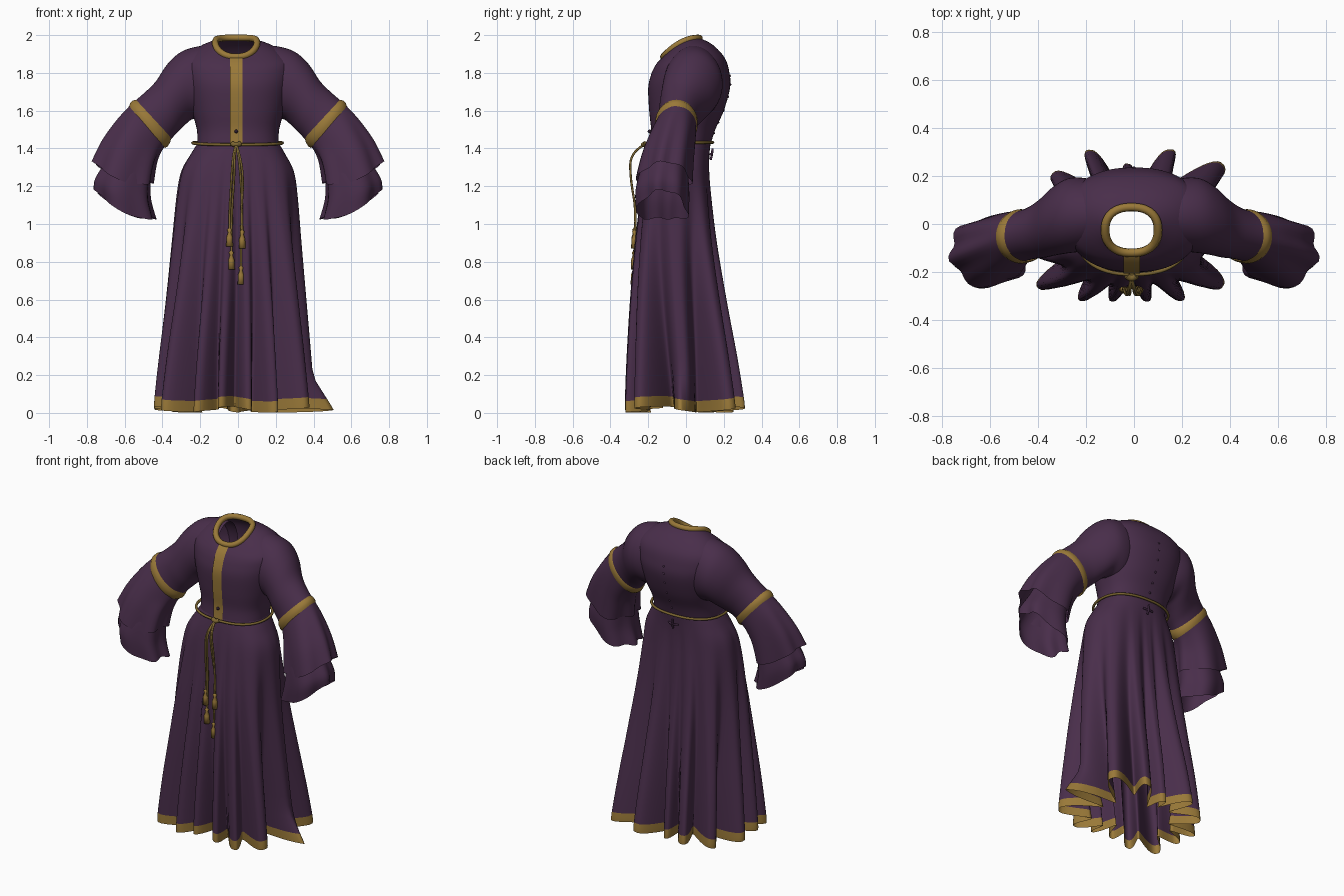
import bpy, math
from math import sin, cos, pi, tau
from mathutils import Vector

if "Cube" in bpy.data.objects:
    bpy.data.objects.remove(bpy.data.objects["Cube"])


def material(name, rgb):
    m = bpy.data.materials.new(name)
    m.use_nodes = True
    m.diffuse_color = (*rgb, 1)
    bsdf = m.node_tree.nodes["Principled BSDF"]
    bsdf.inputs["Base Color"].default_value = (*rgb, 1)
    bsdf.inputs["Roughness"].default_value = 0.8
    return m


PURPLE = material("plum cloth", (0.066, 0.027, 0.069))
GOLD = material("gold trim", (0.32, 0.19, 0.04))
CORD = material("dark gold cord", (0.20, 0.13, 0.03))
DARK = material("dark button", (0.025, 0.012, 0.027))


def smooth_rows(rows, n):
    """Catmull-Rom interpolation between parameter rows."""
    out = []
    for i in range(len(rows) - 1):
        quad = (rows[max(i - 1, 0)], rows[i], rows[i + 1], rows[min(i + 2, len(rows) - 1)])
        for k in range(n):
            t = k / n
            out.append([0.5 * (2 * b + (c - a) * t + (2 * a - 5 * b + 4 * c - d) * t * t
                               + (3 * b - a - 3 * c + d) * t ** 3) for a, b, c, d in zip(*quad)])
    out.append(list(rows[-1]))
    return out


def body_ring(row, count, p=2.35, fold=None):
    """Squared ellipse: left x, right x, front y, back y, front z, back z."""
    xl, xr, yf, yb, zf, zb = row
    xh, yh = (xr - xl) / 2, (yb - yf) / 2
    pts = []
    for j in range(count):
        a = tau * j / count
        r = (abs(cos(a) / xh) ** p + abs(sin(a) / yh) ** p) ** (-1 / p)
        n = r * sin(a) / yh
        if fold:
            r *= fold(a, zf)
        pts.append(Vector(((xl + xr) / 2 + r * cos(a), (yf + yb) / 2 + r * sin(a),
                           zb + (zf - zb) * ((1 - n) / 2) ** 2)))
    return pts


def sleeve_ring(row, count=48, scale=1.0, waves=0.0, sag=0.0):
    """Ellipse between an outer and an inner point: xo, zo, xi, zi, y centre, y half."""
    xo, zo, xi, zi, yc, yh = row
    mid = Vector(((xo + xi) / 2, yc, (zo + zi) / 2))
    half = Vector(((xo - xi) / 2, 0, (zo - zi) / 2))
    pts = []
    for j in range(count):
        a = tau * j / count
        s = scale * (1 + waves * sin(6 * a + sin(2 * a)))
        pts.append(mid + half * cos(a) * s - Vector((0, yh * sin(a) * s, sag * sin(a) ** 2)))
    return pts


def build(name, verts, faces, mats, mirror=False):
    mesh = bpy.data.meshes.new(name)
    mesh.from_pydata(verts, [], faces)
    for m in mats:
        mesh.materials.append(m)
    obj = bpy.data.objects.new(name, mesh)
    bpy.context.collection.objects.link(obj)
    mesh.polygons.foreach_set("use_smooth", [True] * len(mesh.polygons))
    if mirror:
        obj.modifiers.new("mirror", "MIRROR").use_mirror_merge = False
    return obj


def loft(name, rings, mats, mirror=False):
    n = len(rings[0])
    faces = [(i * n + j, i * n + (j + 1) % n, (i + 1) * n + (j + 1) % n, (i + 1) * n + j)
             for i in range(len(rings) - 1) for j in range(n)]
    return build(name, [p for r in rings for p in r], faces, mats, mirror)


def tube(name, pts, radius, mat, closed=False):
    curve = bpy.data.curves.new(name, "CURVE")
    curve.dimensions = "3D"
    curve.bevel_depth = radius
    curve.bevel_resolution = 2
    curve.use_fill_caps = True
    s = curve.splines.new("POLY" if closed else "NURBS")
    s.points.add(len(pts) - 1)
    for p, co in zip(s.points, pts):
        p.co = (*co, 1)
    s.use_cyclic_u = closed
    s.use_endpoint_u = not closed
    s.order_u = 3
    s.use_smooth = True
    curve.materials.append(mat)
    obj = bpy.data.objects.new(name, curve)
    bpy.context.collection.objects.link(obj)


def bead(name, co, r, mat):
    bpy.ops.mesh.primitive_uv_sphere_add(segments=10, ring_count=6, radius=r, location=co)
    obj = bpy.context.object
    obj.name = name
    obj.data.materials.append(mat)
    bpy.ops.object.shade_smooth()


# Bodice, open at the neck
bodice_rows = smooth_rows([
    (-0.215, 0.215, -0.19, 0.13, 1.42, 1.42),
    (-0.218, 0.218, -0.185, 0.155, 1.50, 1.50),
    (-0.245, 0.245, -0.195, 0.20, 1.60, 1.60),
    (-0.275, 0.275, -0.20, 0.233, 1.72, 1.72),
    (-0.29, 0.29, -0.185, 0.23, 1.79, 1.80),
    (-0.28, 0.28, -0.165, 0.205, 1.835, 1.88),
    (-0.21, 0.20, -0.145, 0.14, 1.862, 1.95),
    (-0.12, 0.10, -0.12, 0.07, 1.885, 1.985)], 5)
loft("bodice", [body_ring(r, 64) for r in bodice_rows], [PURPLE])
tube("collar", body_ring(bodice_rows[-1], 48), 0.018, GOLD, closed=True)

# Front placket strip laid over the bodice
strip = [(x, r[2] - 0.007, r[4]) for r in bodice_rows for x in (-0.043, 0.024)]
build("front_placket", strip,
      [(i, i + 1, i + 3, i + 2) for i in range(0, len(strip) - 2, 2)], [GOLD])
bead("placket_button", (-0.01, -0.193, 1.49), 0.01, DARK)
for k in range(6):
    r = bodice_rows[4 + 3 * k]
    bead("back_button", ((r[0] + r[1]) / 2, r[3] - 0.002, r[5]), 0.007, PURPLE)

# Pleated skirt with gold hem; crests of the pleats in degrees
CRESTS = (0, 33, 62, 92, 118, 146, 176, 194, 214, 238, 257, 283, 304, 326, 360)


def pleat(a, z):
    depth = max(0, (1.40 - z) / 1.40)
    deg = math.degrees(a)
    lo, hi = next((l, h) for l, h in zip(CRESTS, CRESTS[1:]) if l <= deg + 1e-6 < h)
    wave = (0.5 - 0.5 * cos(tau * (deg - lo) / (hi - lo))) ** 1.5
    s = 1 + 0.01 * depth - 0.46 * depth ** 1.3 * wave * ((hi - lo) / 27) ** 0.7
    for middle, cut in ((91, 0.2), (146, 0.17)):  # flatter stretches at the back
        s -= cut * depth * math.exp(-((deg - middle) / 14) ** 2)
    off = (a + 0.05 + pi) % tau - pi
    if z < 0.2:  # trailing corner on the side
        s += 0.27 * (1 - z / 0.2) * max(0, 1 - abs(off) / 0.15)
    return s


skirt_rows = smooth_rows([
    (-0.44, 0.405, -0.32, 0.31, 0.018, 0.018),
    (-0.438, 0.403, -0.32, 0.305, 0.075, 0.075),
    (-0.415, 0.385, -0.312, 0.27, 0.30, 0.30),
    (-0.38, 0.36, -0.295, 0.215, 0.60, 0.60),
    (-0.35, 0.335, -0.27, 0.165, 0.90, 0.90),
    (-0.325, 0.315, -0.24, 0.135, 1.15, 1.15),
    (-0.30, 0.295, -0.222, 0.125, 1.28, 1.28),
    (-0.25, 0.25, -0.205, 0.125, 1.37, 1.37),
    (-0.212, 0.215, -0.19, 0.13, 1.43, 1.43)], 4)
COLS = 240
skirt_rings = [body_ring(r, COLS, 2.35 + 2.4 * max(0, 1 - r[4] / 1.42), pleat) for r in skirt_rows]
for ring in skirt_rings:
    for j, p in enumerate(ring):
        p.z += 0.016 * max(0, 1 - p.z / 0.5) * sin(5 * tau * j / COLS + 3.6)
skirt = loft("skirt", skirt_rings, [PURPLE, GOLD])
for f in skirt.data.polygons:
    f.material_index = 1 if f.index < 4 * COLS else 0

# Upper sleeves
arm_rows = smooth_rows([
    (0.11, 1.94, 0.12, 1.56, 0.045, 0.12),
    (0.20, 1.942, 0.19, 1.55, 0.04, 0.15),
    (0.30, 1.912, 0.24, 1.555, 0.035, 0.156),
    (0.375, 1.845, 0.275, 1.53, 0.015, 0.145),
    (0.435, 1.755, 0.31, 1.495, -0.015, 0.125),
    (0.495, 1.695, 0.34, 1.465, -0.035, 0.11),
    (0.56, 1.64, 0.37, 1.43, -0.05, 0.105)], 4)
loft("upper_sleeves", [sleeve_ring(r) for r in arm_rows], [PURPLE], mirror=True)

# Gold bands around the elbows
band_rows = smooth_rows([(0.542, 1.66, 0.352, 1.455, -0.05, 0.106),
                         (0.578, 1.625, 0.385, 1.4, -0.052, 0.11)], 3)
loft("sleeve_bands", [sleeve_ring(r, scale=s) for r, s in
                      zip(band_rows, (0.98, 1.04, 1.04, 0.98))], [GOLD], mirror=True)

# Two-tiered bell sleeves
tiers = {
    "bell_sleeve_upper": [(0.57, 1.63, 0.38, 1.42, -0.05, 0.105),
                          (0.64, 1.55, 0.41, 1.38, -0.07, 0.12),
                          (0.715, 1.44, 0.435, 1.32, -0.095, 0.135),
                          (0.765, 1.33, 0.455, 1.22, -0.115, 0.145)],
    "bell_sleeve_lower": [(0.66, 1.42, 0.455, 1.32, -0.10, 0.105),
                          (0.70, 1.33, 0.465, 1.24, -0.115, 0.125),
                          (0.75, 1.24, 0.465, 1.13, -0.125, 0.14),
                          (0.755, 1.18, 0.44, 1.03, -0.125, 0.135)]}
for name, rows in tiers.items():
    rows = smooth_rows(rows, 5)
    rings = [sleeve_ring(r, waves=0.09 * i / len(rows), sag=0.055 * (i / len(rows)) ** 2)
             for i, r in enumerate(rows)]
    loft(name, rings, [PURPLE], mirror=True)

# Rope belt with knot and back bow
tube("rope_belt", body_ring((-0.24, 0.235, -0.21, 0.142, 1.42, 1.432), 64), 0.008, CORD, closed=True)
tube("belt_knot", [(-0.03, -0.215, 1.425), (-0.01, -0.235, 1.415), (0.01, -0.215, 1.425)], 0.014, CORD)
tube("back_bow", [(-0.035, 0.13, 1.37), (0, 0.14, 1.365), (0.035, 0.13, 1.37)], 0.006, PURPLE)
tube("back_bow_tail", [(0, 0.14, 1.40), (0, 0.14, 1.37), (0.005, 0.13, 1.34)], 0.006, PURPLE)

# Hanging cords ending in tassels
profile = [(0.001, -0.10), (0.018, -0.10), (0.016, -0.05), (0.008, -0.025), (0.013, -0.01), (0.002, 0)]
for x, z, bow in ((-0.045, 0.98, -0.03), (-0.035, 0.86, -0.015), (0.022, 0.97, 0.02), (0.016, 0.78, 0.035)):
    y = -0.272 - 0.015 * (1 - z)
    tube("hanging_cord", [(-0.01, -0.22, 1.42), (bow / 2 - 0.01, -0.295, 1.38), (bow - 0.005, -0.295, 1.24),
                          (x, -0.26, 1.05), (x, y, z - 0.01)], 0.006, CORD)
    loft("tassel", [[(x + r * cos(tau * j / 12), y + r * sin(tau * j / 12), z + h)
                     for j in range(12)] for r, h in profile], [GOLD])
